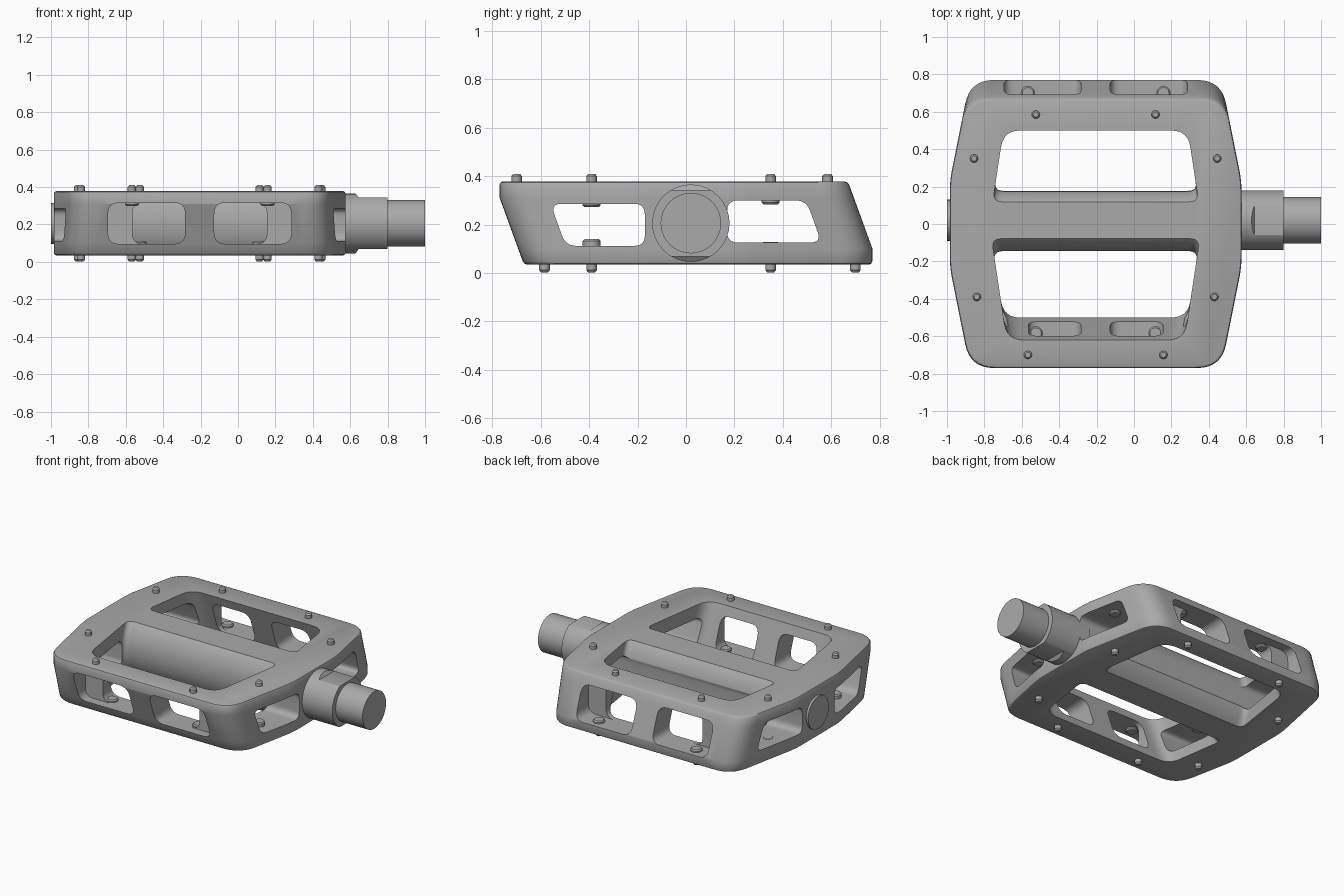
import bpy, bmesh, math
from mathutils import Vector

if "Cube" in bpy.data.objects:
    bpy.data.objects.remove(bpy.data.objects["Cube"], do_unlink=True)

metal = bpy.data.materials.new("grey_metal")
metal.use_nodes = True
GREY = (0.4, 0.4, 0.4, 1)
metal.diffuse_color = GREY
metal.node_tree.nodes["Principled BSDF"].inputs["Base Color"].default_value = GREY

XC, YC, ZC = -0.205, 0.02, 0.206      # body centre and axle line
BOTTOM, TOP = 0.035, 0.378


def rounded(points, radii, n=6):
    """Polygon with each corner replaced by a curve."""
    pts = [Vector(p) for p in points]
    out = []
    for i, p in enumerate(pts):
        a = p + (pts[i - 1] - p).normalized() * radii[i]
        b = p + (pts[(i + 1) % len(pts)] - p).normalized() * radii[i]
        for k in range(n + 1):
            t = k / n
            out.append(a * (1 - t) ** 2 + p * 2 * t * (1 - t) + b * t * t)
    return out


def loft(name, rings, angle=35):
    """Closed solid through a list of equal-length rings of 3D points."""
    bm = bmesh.new()
    rows = [[bm.verts.new(p) for p in r] for r in rings]
    n = len(rows[0])
    for lo, hi in zip(rows, rows[1:]):
        for i in range(n):
            j = (i + 1) % n
            bm.faces.new((lo[i], lo[j], hi[j], hi[i]))
    bm.faces.new(rows[0])
    bm.faces.new(rows[-1])
    bmesh.ops.recalc_face_normals(bm, faces=bm.faces)
    mesh = bpy.data.meshes.new(name)
    bm.to_mesh(mesh)
    bm.free()
    mesh.materials.append(metal)
    ob = bpy.data.objects.new(name, mesh)
    bpy.context.collection.objects.link(ob)
    smooth(ob, angle)
    return ob


def smooth(ob, angle=35):
    bpy.ops.object.select_all(action='DESELECT')
    ob.select_set(True)
    bpy.context.view_layer.objects.active = ob
    bpy.ops.object.shade_smooth_by_angle(angle=math.radians(angle))


def cut(ob, cutter):
    """Subtract the cutter, then discard it."""
    cutter.hide_render = True
    bpy.context.view_layer.objects.active = ob
    mod = ob.modifiers.new("cut", 'BOOLEAN')
    mod.operation, mod.solver, mod.object = 'DIFFERENCE', 'EXACT', cutter
    bpy.ops.object.modifier_apply(modifier=mod.name)
    bpy.data.objects.remove(cutter, do_unlink=True)


def turn(p, s):
    """Half turn about the body's x axis when s is -1."""
    return Vector((p[0], s * p[1], ZC + s * (p[2] - ZC)))


def lathe(name, profile, y=YC, z=ZC, sides=32):
    """Round part along x from (x, radius) pairs."""
    return loft(name, [[(x, y + r * math.sin(k * math.tau / sides),
                         z + r * math.cos(k * math.tau / sides)) for k in range(sides)]
                       for x, r in profile])


# Platform frame: outline whose slanted ends shift with height
def front_y(z):
    return 0.67 + 0.1 * min(1, (z - BOTTOM) / 0.275)


def outline(z, inset=0):
    yf, yb = front_y(z), front_y(2 * ZC - z)
    half = lambda y: 0.78 - 0.2 * (y - 0.23) - inset
    w = 0.78 - inset
    right = [(half(yf), inset - yf), (w, -0.23), (w, 0.23), (half(yb), yb - inset)]
    left = [(-x, y) for x, y in reversed(right)]
    corner = [0.13, 0.06, 0.06, 0.13]
    return [(XC + p.x, p.y, z) for p in rounded(right + left, corner * 2, 8)]


body = loft("platform_frame", [
    outline(BOTTOM, 0.012), outline(BOTTOM + 0.004, 0.004), outline(BOTTOM + 0.012),
    outline(0.102), outline(0.31), outline(TOP - 0.012),
    outline(TOP - 0.004, 0.004), outline(TOP, 0.012)])


# Two large openings, leaving the rounded middle bar
def opening(z, s):
    u = (z - ZC) / 0.216
    inner = 0.165 * math.sqrt(1 - u * u) + s * YC
    outer = 0.62 - 0.12 * (z - BOTTOM) / (TOP - BOTTOM)
    half = lambda y: 0.55 - 0.15 * (y - 0.12)
    a, b = half(inner), half(outer)
    pts = rounded([(-a, inner), (a, inner), (b, outer), (-b, outer)],
                  [0.05, 0.05, 0.09, 0.09])
    return [turn((XC + p.x, p.y, z), s) for p in pts]


for s in (1, -1):
    levels = [BOTTOM - 0.01 + i * (TOP - BOTTOM + 0.02) / 14 for i in range(15)]
    cut(body, loft("opening_cutter", [opening(z, s) for z in levels]))


# Windows in the front and back walls: wide pocket, narrower inner hole
def wall_window(x0, x1, y0, y1, s):
    z0, z1 = 0.096, 0.316
    pts = rounded([(x0, z0), (x1, z0), (x1, z1), (x0, z1)], [0.06] * 4)
    cut(body, loft("window_cutter", [[turn((p.x, y, p.y), s) for p in pts] for y in (y0, y1)]))


for s in (1, -1):
    for m in (1, -1):
        span = lambda a, b: sorted((XC + m * a, XC + m * b))
        wall_window(*span(0.078, 0.49), -0.9, -0.63, s)
        wall_window(*span(0.078, 0.36), -0.68, -0.4, s)

# Side windows run straight across both side rails
for s in (1, -1):
    pts = rounded([(-0.17, 0.112), (-0.497, 0.112), (-0.56, 0.286), (-0.17, 0.286)],
                  [0.045] * 4)
    cut(body, loft("side_cutter", [[turn((x, p.x, p.y), s) for p in pts] for x in (-1.2, 0.8)]))
smooth(body, 35)

# Axle: collar with wrench flats, then the spindle
collar = lathe("axle_collar", [(0.5, 0.16), (0.8, 0.16)])
for s in (1, -1):
    wedge = [(0.625, 0.37), (0.645, 0.344), (0.9, 0.344), (0.9, 0.45), (0.625, 0.45)]
    cut(collar, loft("flat_cutter", [[turn((x, y, z), s) for x, z in wedge] for y in (-0.4, 0.4)]))
smooth(collar)
lathe("axle_spindle", [(0.7, 0.125), (1.0, 0.125)])
lathe("end_cap", [(-1.0, 0.11), (-0.95, 0.11)])


# Grip pins with screw heads inside the windows
def disc(name, x, y, levels, s, sides=12):
    loft(name, [[turn((x + r * math.cos(k * math.tau / sides),
                       y + r * math.sin(k * math.tau / sides), z), s)
                 for k in range(sides)] for z, r in levels])


PINS = [(0.3625, -0.7, 0.312), (0.32, 0.585, 0.312), (0.65, 0.35, 0.292), (0.635, -0.39, 0.284)]
for s in (1, -1):
    for m in (1, -1):
        for dx, y, roof in PINS:
            if abs(y) < 0.5:
                y *= s
                roof = 0.296 if y * s > 0 else 0.284
            x = XC + m * dx
            disc("grip_pin", x, y, [(roof, 0.022), (0.4, 0.022), (0.41, 0.014)], s)
            disc("pin_head", x, y, [(roof - 0.012, 0.03), (roof - 0.004, 0.037), (0.325, 0.037)], s)
